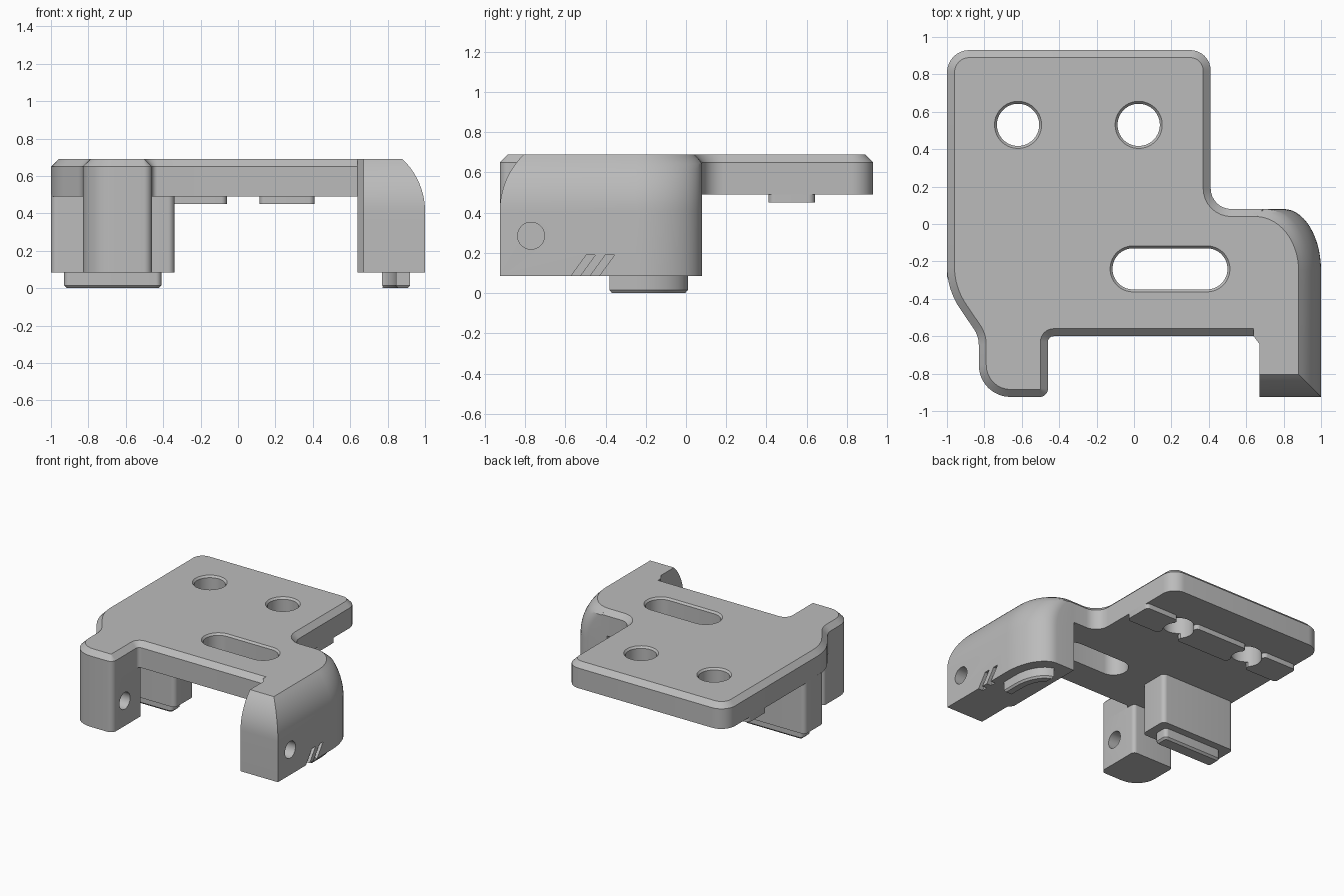
import bpy, bmesh, math
from mathutils import Vector, Matrix

if "Cube" in bpy.data.objects:
    bpy.data.objects.remove(bpy.data.objects["Cube"])

grey = bpy.data.materials.new("plain grey")
grey.diffuse_color = (0.5, 0.5, 0.5, 1)
grey.use_nodes = True
grey.node_tree.nodes["Principled BSDF"].inputs["Base Color"].default_value = grey.diffuse_color


def loft(name, rings):
    """Closed solid through a stack of equal-length point rings."""
    bm = bmesh.new()
    loops = [[bm.verts.new(p) for p in r] for r in rings]
    n = len(loops[0])
    bm.faces.new(loops[0])
    bm.faces.new(loops[-1])
    for a, b in zip(loops, loops[1:]):
        for i in range(n):
            j = (i + 1) % n
            bm.faces.new((a[i], a[j], b[j], b[i]))
    bmesh.ops.recalc_face_normals(bm, faces=bm.faces)
    me = bpy.data.meshes.new(name)
    bm.to_mesh(me)
    bm.free()
    me.materials.append(grey)
    ob = bpy.data.objects.new(name, me)
    bpy.context.collection.objects.link(ob)
    return ob


def rounded(corners, n=8):
    """Outline from (x, y, radius) corners."""
    out = []
    for i, (x, y, r) in enumerate(corners):
        p = Vector((x, y))
        u = (Vector(corners[i - 1][:2]) - p).normalized()
        v = (Vector(corners[(i + 1) % len(corners)][:2]) - p).normalized()
        if r == 0:
            out.append(p)
            continue
        turn = math.pi - u.angle(v)
        c = p + (u + v).normalized() * (r / math.cos(turn / 2))
        start = p + u * (r * math.tan(turn / 2)) - c
        sign = 1 if (-u).x * v.y - (-u).y * v.x > 0 else -1
        for k in range(n + 1):
            out.append(c + Matrix.Rotation(sign * turn * k / n, 2) @ start)
    return out


def inset(pts, d):
    """Move an anticlockwise outline inwards by d."""
    out = []
    for i, p in enumerate(pts):
        e1 = (p - pts[i - 1]).normalized()
        e2 = (pts[(i + 1) % len(pts)] - p).normalized()
        n1, n2 = Vector((-e1.y, e1.x)), Vector((-e2.y, e2.x))
        out.append(p + (n1 + n2) * (d / (1 + n1.dot(n2))))
    return out


def stack(name, outline, levels):
    """Solid from one outline and (z, inset) levels."""
    return loft(name, [[(p.x, p.y, z) for p in inset(outline, d)] for z, d in levels])


def box(x0, x1, y0, y1, r):
    return rounded([(x0, y0, r), (x1, y0, r), (x1, y1, r), (x0, y1, r)])


def along_x(name, yz, x0, x1):
    return loft(name, [[(x, y, z) for y, z in yz] for x in (x0, x1)])


def cut(ob, cutters):
    for c in cutters:
        m = ob.modifiers.new("cut", 'BOOLEAN')
        m.operation, m.solver, m.object = 'DIFFERENCE', 'EXACT', c
    dg = bpy.context.evaluated_depsgraph_get()
    me = bpy.data.meshes.new_from_object(ob.evaluated_get(dg))
    ob.modifiers.clear()
    ob.data = me


# Top plate with chamfered rim
plate = stack("top_plate", rounded([
    (-1, .93, .12), (-1, -.35, .4), (-.83, -.6, .15), (-.83, -.925, .17),
    (-.46, -.925, .045), (-.46, -.6, .03), (.76, -.6, 0), (.74, -.15, 0),
    (.69, .08, 0), (.41, .08, .11), (.41, .93, .11)]),
    [(.49, 0), (.65, 0), (.69, .04)])

# Right leg: outer top edge rolls inwards along an arc
def leg_ring(z, d):
    back, front, xe = .08 - max(0, z - .65), -.925 + d, .8 - 1.25 * d
    pts = [(.67, front), (1 - d, front)]
    for k in range(15):
        a = k / 14 * math.pi / 2
        pts.append((xe + (1 - d - xe) * math.cos(a), -.25 + (back + .25) * math.sin(a)))
    pts += [(.64, back), (.64, -.6), (.67, -.64)]
    return [(x, y, z) for x, y in pts]


R, sweep = .386, math.radians(46.4)
angles = [sweep * k / 10 for k in range(11)]
right_leg = loft("right_leg", [leg_ring(.085, 0)] + [
    leg_ring(.69 - R * math.sin(sweep) + R * math.sin(a), R * (1 - math.cos(a)))
    for a in angles])

# Left leg, inner block and its foot
left_leg = stack("left_leg", rounded([
    (-.83, -.925, .17), (-.46, -.925, .045), (-.46, -.55, .03), (-.83, -.55, .03)]),
    [(.085, 0), (.5, 0)])
block = stack("inner_block", box(-1, -.34, -.31, -.07, .035), [(.085, 0), (.5, 0)])
block_foot = stack("block_foot", box(-.93, -.41, -.25, -.13, .03),
                   [(0, .015), (.015, 0), (.1, 0)])

# Curved foot under the right leg
arc = [k / 10 * math.pi / 2 for k in range(11)]
foot = [Vector((.845, -.38)), Vector((.92, -.38))]
foot += [Vector((.75 + .17 * math.cos(a), -.25 + .26 * math.sin(a))) for a in arc[:-1]]
foot += [Vector((.77, .01)), Vector((.77, -.075))]
foot += [Vector((.75 + .095 * math.cos(a), -.25 + .18 * math.sin(a))) for a in arc[-3::-1]]
right_foot = stack("right_foot", foot, [(0, .012), (.015, 0), (.1, 0)])

# Pads under the plate
pads = [stack("pad", box(a, b, .41, .64, .03), [(.45, 0), (.5, 0)])
        for a, b in ((-1, -.705), (-.535, -.06), (.115, .41))]

# Cutters: two round holes and a slot with countersunk rims
def slot_cutter(x0, x1, y, r):
    pts = []
    for k in range(48):
        a = (k + .5) / 48 * 2 * math.pi
        pts.append(Vector(((x1 if math.cos(a) > 0 else x0) + r * math.cos(a),
                           y + r * math.sin(a))))
    return stack("slot_cutter", pts, [(.3, 0), (.675, 0), (.705, -.026)])


holes = [slot_cutter(-.62, -.62, .53, .113), slot_cutter(.025, .025, .53, .113)]
slot = slot_cutter(-.005, .39, -.24, .11)

# Cutters: side bores and slanted marks
circle = [(-.77 + .067 * math.cos(k * math.pi / 16), .285 + .067 * math.sin(k * math.pi / 16))
          for k in range(32)]
right_bore = along_x("right_bore", circle, .5, 1.1)
left_bore = along_x("left_bore", circle, -.68, -.3)
marks = [along_x("mark_cutter", [(y - .016, .065), (y + .029, .065), (y + .12, .19), (y + .075, .19)],
                 .96, 1.1) for y in (-.57, -.475)]

cut(plate, holes + [slot])
for p in pads:
    cut(p, holes)
cut(right_leg, [right_bore] + marks)
cut(left_leg, [left_bore])
for c in holes + [slot, right_bore, left_bore] + marks:
    bpy.data.objects.remove(c)

# Smooth the rounded surfaces, keep edges sharp
bpy.ops.object.select_all(action='SELECT')
bpy.context.view_layer.objects.active = plate
bpy.ops.object.shade_smooth_by_angle(angle=math.radians(25))
